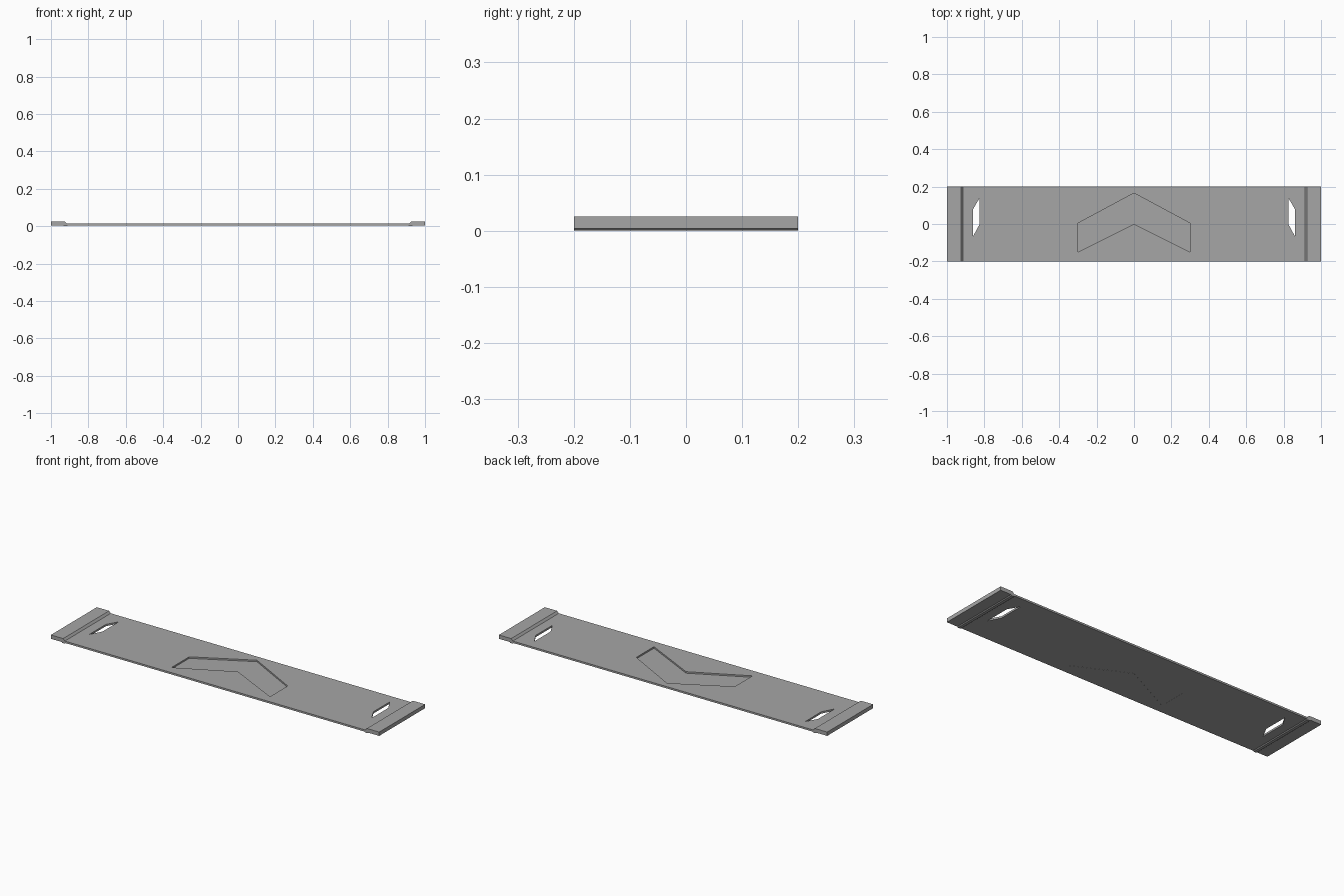
import bpy, bmesh
from mathutils import Vector

if "Cube" in bpy.data.objects:
    bpy.data.objects.remove(bpy.data.objects["Cube"])

# Dark grey finish
grey = bpy.data.materials.new("dark_grey")
grey.diffuse_color = (0.38, 0.38, 0.38, 1)
grey.use_nodes = True
grey.node_tree.nodes["Principled BSDF"].inputs["Base Color"].default_value = grey.diffuse_color


def prism(name, points, extrude):
    """Extrude a closed 3D outline along a vector into a solid object."""
    bm = bmesh.new()
    face = bm.faces.new([bm.verts.new(p) for p in points])
    result = bmesh.ops.extrude_face_region(bm, geom=[face])
    moved = [v for v in result["geom"] if isinstance(v, bmesh.types.BMVert)]
    bmesh.ops.translate(bm, verts=moved, vec=Vector(extrude))
    bmesh.ops.recalc_face_normals(bm, faces=bm.faces)
    mesh = bpy.data.meshes.new(name)
    bm.to_mesh(mesh)
    bm.free()
    mesh.materials.append(grey)
    obj = bpy.data.objects.new(name, mesh)
    bpy.context.collection.objects.link(obj)
    return obj


def cut(target, cutter):
    """Subtract the cutter, apply the result and remove the cutter."""
    cutter.hide_render = True
    mod = target.modifiers.new("cut", 'BOOLEAN')
    mod.operation = 'DIFFERENCE'
    mod.solver = 'EXACT'
    mod.object = cutter
    bpy.context.view_layer.objects.active = target
    bpy.ops.object.modifier_apply(modifier=mod.name)
    bpy.data.objects.remove(cutter)


# Plate: thin strip with a thicker rim and a low foot ridge at each end
bottom_z, top_z, rim_z = 0.004, 0.014, 0.025
half = [(0.91, bottom_z), (0.915, 0.0), (0.93, 0.0), (0.935, bottom_z),
        (1.0, bottom_z), (1.0, rim_z), (0.925, rim_z), (0.915, top_z)]
profile = half + [(-x, z) for x, z in reversed(half)]
plate = prism("plate", [(x, -0.2, z) for x, z in profile], (0, 0.4, 0))

# Slanted slots through the plate near each end
slot = [(0.825, 0.14), (0.86, 0.08), (0.86, -0.065), (0.825, 0.0)]
for side in (1, -1):
    cut(plate, prism("slot_cutter", [(side * x, y, -0.05) for x, y in slot],
                     (0, 0, 0.1)))

# Chevron opening in the middle, closed by a thin floor panel
chevron = [(-0.3, -0.15), (-0.3, 0.004), (0, 0.165),
           (0.3, 0.004), (0.3, -0.15), (0, 0.0)]
cut(plate, prism("chevron_cutter", [(x, y, -0.05) for x, y in chevron],
                 (0, 0, 0.1)))
prism("chevron_panel", [(x, y, bottom_z + 0.0005) for x, y in chevron],
      (0, 0, 0.001))
